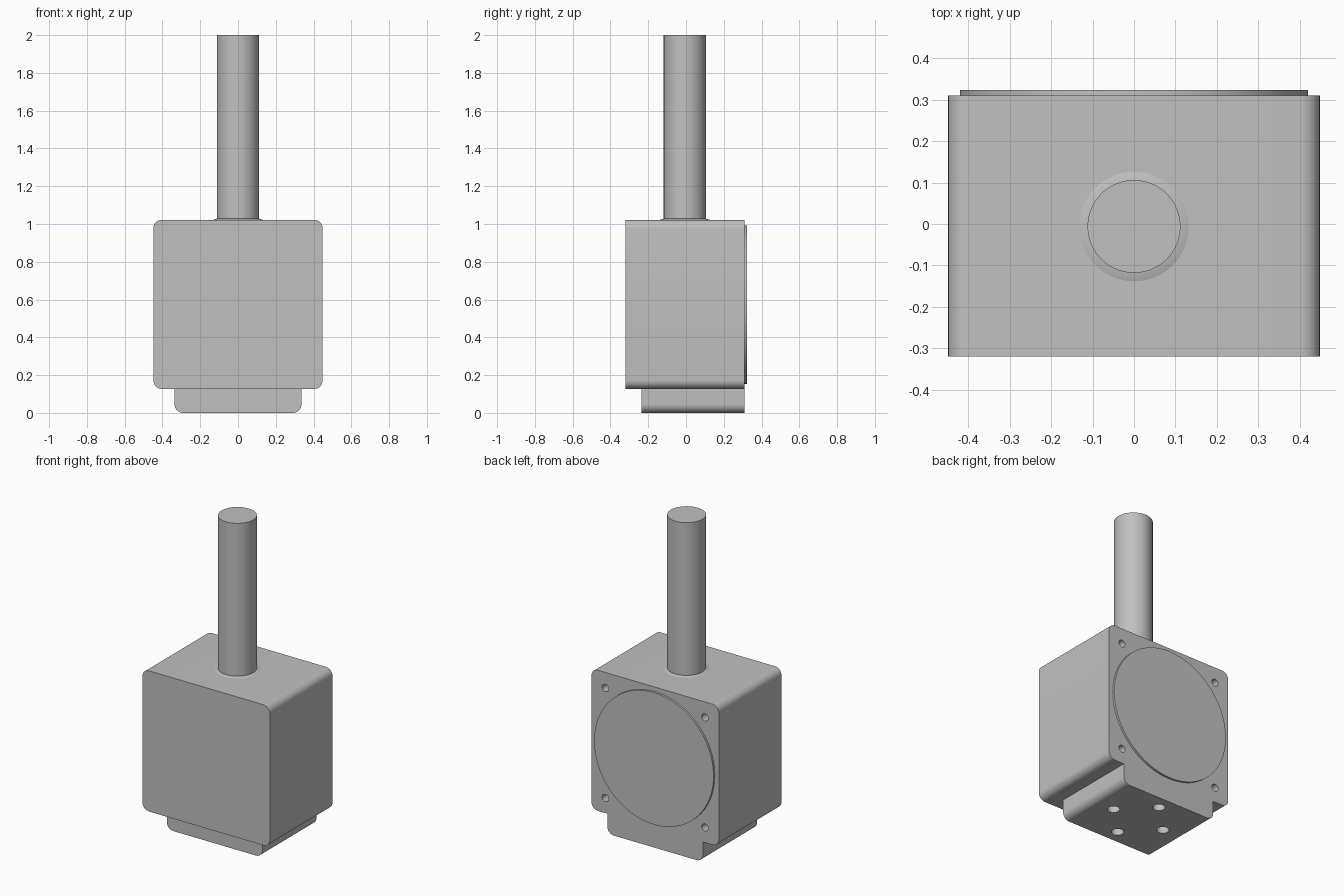
import bpy, bmesh, math
from mathutils import Matrix, Vector

cube = bpy.data.objects.get("Cube")
if cube:
    bpy.data.objects.remove(cube, do_unlink=True)

grey = bpy.data.materials.new("light grey metal")
grey.use_nodes = True
GREY = (0.53, 0.53, 0.53, 1)
grey.diffuse_color = GREY
grey.node_tree.nodes["Principled BSDF"].inputs["Base Color"].default_value = GREY

BACK, AXIS_Y, MID_Z = 0.31, -0.006, 0.573


def finish(name, bm, smooth=True):
    bmesh.ops.recalc_face_normals(bm, faces=bm.faces)
    mesh = bpy.data.meshes.new(name)
    bm.to_mesh(mesh)
    bm.free()
    obj = bpy.data.objects.new(name, mesh)
    bpy.context.collection.objects.link(obj)
    mesh.materials.append(grey)
    if smooth:
        bpy.ops.object.select_all(action='DESELECT')
        obj.select_set(True)
        bpy.context.view_layer.objects.active = obj
        bpy.ops.object.shade_smooth_by_angle(angle=math.radians(30))
    return obj


def arc(cx, cz, r, start, steps=8):
    """Quarter circle of points, counter-clockwise from a start angle."""
    angles = [math.radians(start + 90 * i / steps) for i in range(steps + 1)]
    return [(cx + r * math.cos(a), cz + r * math.sin(a)) for a in angles]


def extrude_profile(name, points, y0, y1):
    bm = bmesh.new()
    face = bm.faces.new([bm.verts.new((x, y0, z)) for x, z in points])
    new = bmesh.ops.extrude_face_region(bm, geom=[face])["geom"]
    verts = [v for v in new if isinstance(v, bmesh.types.BMVert)]
    bmesh.ops.translate(bm, verts=verts, vec=(0, y1 - y0, 0))
    return finish(name, bm)


def cylinder(bm, centre, r, depth, along_y=False, segments=32, r2=None):
    m = Matrix.Translation(Vector(centre))
    if along_y:
        m = m @ Matrix.Rotation(math.pi / 2, 4, 'X')
    bmesh.ops.create_cone(bm, cap_ends=True, segments=segments, radius1=r,
                          radius2=r if r2 is None else r2, depth=depth, matrix=m)


def drill(obj, centres, r, depth, along_y):
    bm = bmesh.new()
    for c in centres:
        cylinder(bm, c, r, depth, along_y)
    cutter = finish(obj.name + "_hole_cutter", bm, smooth=False)
    cutter.hide_render = True
    cutter.hide_viewport = True
    mod = obj.modifiers.new("holes", 'BOOLEAN')
    mod.object = cutter
    mod.solver = 'EXACT'
    # Bake the cut so the helper can go
    cutter.hide_viewport = False
    bpy.context.view_layer.objects.active = obj
    bpy.ops.object.modifier_apply(modifier=mod.name)
    bpy.data.objects.remove(cutter, do_unlink=True)


# Housing: rounded square block, with four screw holes in the back
W, LOW, TOP, R = 0.448, 0.127, 1.022, 0.045
outline = (arc(W - R, TOP - R, R, 0) + arc(R - W, TOP - R, R, 90)
           + arc(R - W, LOW + R, R, 180) + arc(W - R, LOW + R, R, 270))
housing = extrude_profile("housing", outline, -0.32, BACK)
drill(housing, [(sx * 0.35, BACK, MID_Z + sz * 0.35) for sx in (-1, 1) for sz in (-1, 1)],
      0.023, 0.2, True)

# Mounting foot: lower corners rounded, four bolt holes on a circle
F, FR = 0.336, 0.045
outline = [(F, LOW), (-F, LOW)] + arc(FR - F, FR, FR, 180) + arc(F - FR, FR, FR, 270)
foot = extrude_profile("mounting_foot", outline, -0.235, BACK)
foot_y = (BACK - 0.235) / 2
ring = [i * math.pi / 2 for i in range(4)]
drill(foot, [(0.185 * math.cos(a), foot_y + 0.185 * math.sin(a), 0) for a in ring],
      0.036, 0.2, False)

# Round cover plate on the back
bm = bmesh.new()
cylinder(bm, (0, BACK + 0.0065, MID_Z), 0.42, 0.013, True, 96)
finish("back_cover", bm)

# Shaft with a slight flare where it leaves the housing
bm = bmesh.new()
cylinder(bm, (0, AXIS_Y, (TOP + 2) / 2), 0.112, 2 - TOP, False, 64)
finish("shaft", bm)
bm = bmesh.new()
cylinder(bm, (0, AXIS_Y, TOP + 0.003), 0.132, 0.006, False, 64, 0.112)
finish("shaft_flare", bm)
